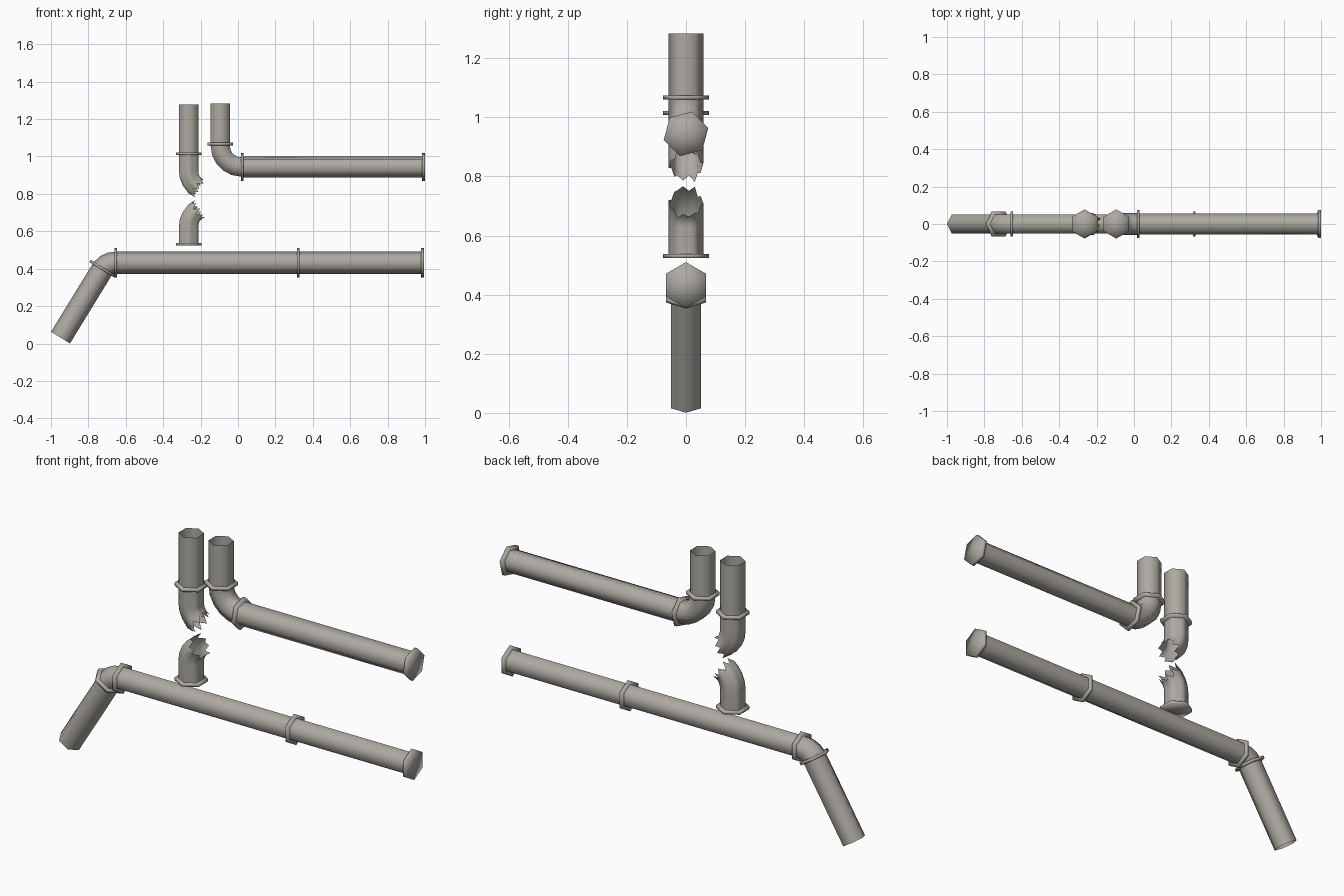
import bpy, bmesh, random
from math import sin, cos, radians
from mathutils import Vector

if "Cube" in bpy.data.objects:
    bpy.data.objects.remove(bpy.data.objects["Cube"])

random.seed(4)
SIDES, R, R_FLANGE = 6, 0.0595, 0.078

mat = bpy.data.materials.new("warm grey metal")
mat.diffuse_color = (0.42, 0.40, 0.36, 1)
mat.use_nodes = True
mat.node_tree.nodes["Principled BSDF"].inputs["Base Color"].default_value = mat.diffuse_color


def finish(name, bm):
    me = bpy.data.meshes.new(name)
    bm.to_mesh(me)
    bm.free()
    for p in me.polygons:
        p.use_smooth = True
    me.materials.append(mat)
    ob = bpy.data.objects.new(name, me)
    bpy.context.collection.objects.link(ob)


def ring_points(c, t, r, phase, split=1):
    """Hexagon around c=(x,z), square to direction t, edges split evenly."""
    t = Vector((t[0], 0, t[1])).normalized()
    n = Vector((-t.z, 0, t.x))
    c = Vector((c[0], 0, c[1]))
    corner = [c + r * (Vector((0, cos(a), 0)) + n * sin(a))
              for a in (radians(phase + 360 * i / SIDES) for i in range(SIDES))]
    return [corner[i].lerp(corner[(i + 1) % SIDES], k / split)
            for i in range(SIDES) for k in range(split)], t


def tube(name, path, r=R, phase=0, split=1, jagged=False):
    """Open pipe through (point, direction) stations."""
    bm = bmesh.new()
    prev = None
    for s, (c, t) in enumerate(path):
        pts, axis = ring_points(c, t, r, phase, split)
        if jagged and s == len(path) - 1:
            pts = [p + axis * (random.uniform(0.006, 0.016) if i % 2
                               else random.uniform(-0.034, -0.01))
                   for i, p in enumerate(pts)]
        ring = [bm.verts.new(p) for p in pts]
        if prev:
            m = len(ring)
            for i in range(m):
                j = (i + 1) % m
                bm.faces.new((prev[i], ring[i], ring[j], prev[j]))
        prev = ring
    bmesh.ops.recalc_face_normals(bm, faces=bm.faces)
    finish(name, bm)


def straight(name, a, b, **kw):
    d = (b[0] - a[0], b[1] - a[1])
    tube(name, [(a, d), (b, d)], **kw)


def flange(name, c, t, thick=0.014, r=R_FLANGE, phase=0):
    """Solid hexagonal disc centred on c."""
    bm = bmesh.new()
    axis = Vector(t).normalized()
    rings, hubs = [], []
    for s in (-0.5, 0.5):
        p = Vector(c) + axis * thick * s
        rings.append([bm.verts.new(q) for q in ring_points(p, t, r, phase)[0]])
        hubs.append(bm.verts.new((p.x, 0, p.y)))
    for i in range(SIDES):
        j = (i + 1) % SIDES
        bm.faces.new((rings[0][i], rings[1][i], rings[1][j], rings[0][j]))
        for ring, hub in zip(rings, hubs):
            bm.faces.new((ring[i], ring[j], hub))
    bmesh.ops.recalc_face_normals(bm, faces=bm.faces)
    finish(name, bm)


def arc(x, z, r, angle, steps, down=True):
    """Stations of a bend leaving a vertical pipe at (x, z) towards +x."""
    s = -1 if down else 1
    return [((x + r * (1 - cos(a)), z + s * r * sin(a)), (sin(a), s * cos(a)))
            for a in (radians(angle * i / steps) for i in range(steps + 1))]


# Upper pipe: riser, elbow and long run
X1, Z1 = -0.095, 0.944
straight("upper_riser", (X1, 1.283), (X1, 1.065))
flange("upper_riser_flange", (X1, 1.067), (0, -1))
tube("upper_elbow", [((X1, 1.065), (0, -1))] + arc(X1, 1.057, 0.113, 90, 5))
flange("upper_elbow_flange", (0.022, Z1), (1, 0), phase=15)
straight("upper_long_pipe", (0.018, Z1), (0.99, Z1), r=0.0585, phase=15)
flange("upper_end_cap", (0.992, Z1), (1, 0), thick=0.016, phase=15)

# Broken pipe: hanging upper half and lower stub, mirrored
X2 = -0.264
straight("broken_riser", (X2, 1.278), (X2, 1.015))
flange("broken_riser_flange", (X2, 1.015), (0, -1))
tube("broken_upper_bend", [((X2, 1.015), (0, -1))] + arc(X2, 0.92, 0.1, 60, 4),
     split=3, jagged=True)
flange("broken_stub_flange", (X2, 0.531), (0, 1))
tube("broken_lower_bend", [((X2, 0.531), (0, 1))] + arc(X2, 0.628, 0.1, 60, 4, down=False),
     split=3, jagged=True)

# Lower pipe: long run, elbow and slanted outlet
Z3 = 0.432
slant = (-0.527, -0.85)
straight("lower_long_pipe", (0.985, Z3), (-0.655, Z3), phase=30)
flange("lower_end_cap", (0.987, Z3), (1, 0), thick=0.016, phase=30)
flange("lower_middle_flange", (0.322, Z3), (1, 0), phase=30)
flange("lower_elbow_flange", (-0.654, Z3), (1, 0), phase=30)
tube("lower_elbow", [((-0.655, Z3), (-1, 0)), ((-0.682, 0.428), (-0.96, -0.28)),
                     ((-0.704, 0.418), (-0.8, -0.6)), ((-0.722, 0.402), slant)], phase=30)
flange("outlet_flange", (-0.724, 0.40), slant, phase=30)
straight("slanted_outlet", (-0.722, 0.402), (-0.949, 0.0315), phase=30)
